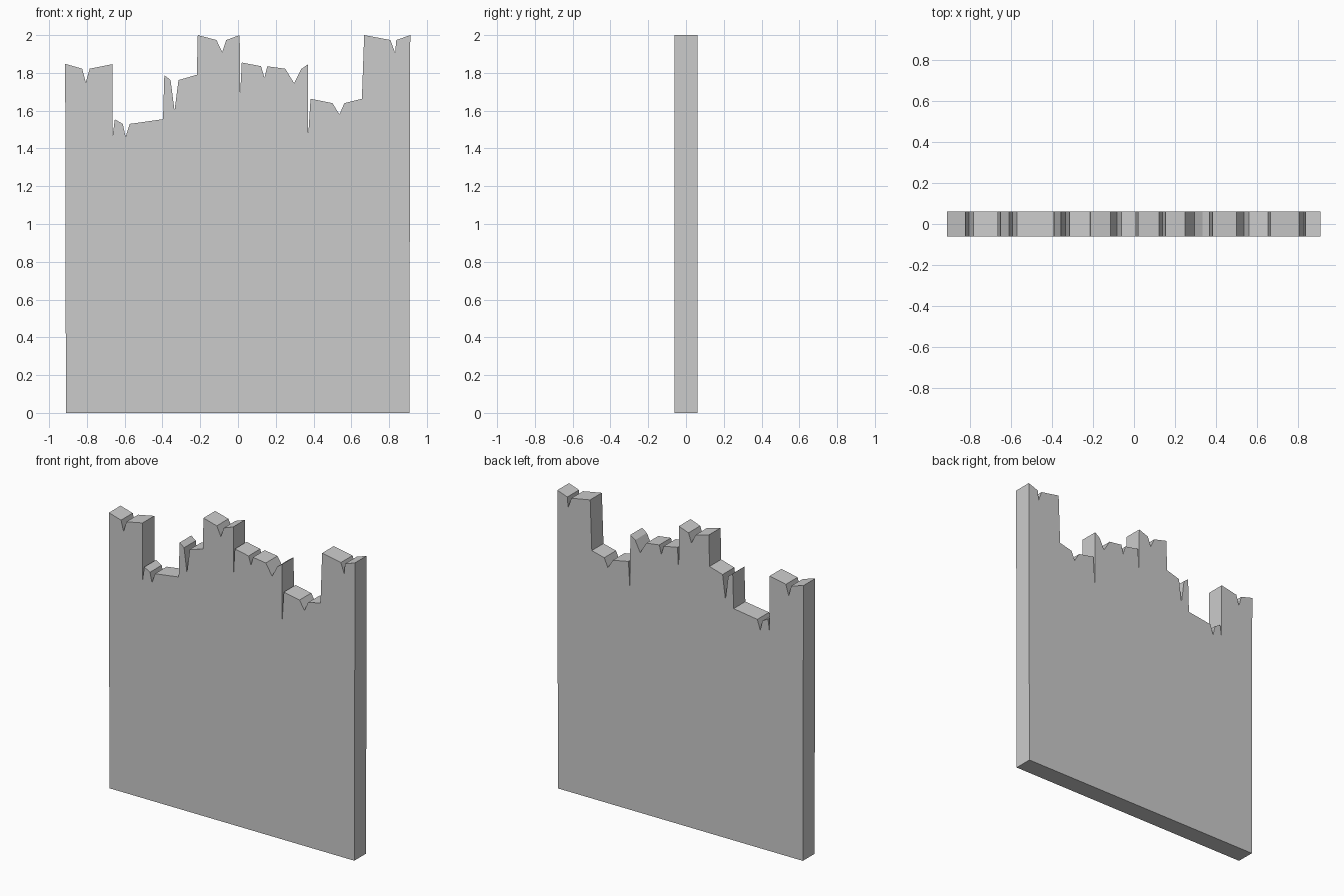
import bpy, bmesh

THICKNESS = 0.124

# Broken top edge, left to right, as (x, z)
top_edge = [
    (-0.915, 1.848), (-0.825, 1.822), (-0.806, 1.75), (-0.785, 1.822), (-0.665, 1.846),
    (-0.665, 1.458), (-0.652, 1.554), (-0.61, 1.53), (-0.595, 1.462), (-0.573, 1.53), (-0.397, 1.555),
    (-0.39, 1.788), (-0.357, 1.762), (-0.336, 1.60), (-0.315, 1.762), (-0.218, 1.79),
    (-0.213, 2.0), (-0.114, 1.974), (-0.084, 1.91), (-0.062, 1.974), (0.009, 2.0),
    (0.011, 1.68), (0.02, 1.855), (0.122, 1.835), (0.14, 1.775), (0.155, 1.835),
    (0.25, 1.822), (0.297, 1.745), (0.334, 1.82), (0.37, 1.845),
    (0.372, 1.468), (0.384, 1.663), (0.50, 1.64), (0.537, 1.58), (0.563, 1.64), (0.656, 1.663),
    (0.668, 2.0), (0.807, 1.974), (0.832, 1.905), (0.838, 1.974), (0.912, 2.0),
]
base = [(0.907, 0.0), (-0.911, 0.0)]

# Slab: fill the outline, then extrude through the thickness
bm = bmesh.new()
front = bm.faces.new([bm.verts.new((x, -THICKNESS / 2, z)) for x, z in top_edge + base])
extruded = bmesh.ops.extrude_face_region(bm, geom=[front], use_keep_orig=True)
moved = [g for g in extruded["geom"] if isinstance(g, bmesh.types.BMVert)]
bmesh.ops.translate(bm, verts=moved, vec=(0, THICKNESS, 0))
bmesh.ops.triangulate(bm, faces=[f for f in bm.faces if len(f.verts) > 4])
bmesh.ops.recalc_face_normals(bm, faces=bm.faces)

mesh = bpy.data.meshes.new("broken_wall_panel")
bm.to_mesh(mesh)
bm.free()
panel = bpy.data.objects.new("broken_wall_panel", mesh)
bpy.context.collection.objects.link(panel)
